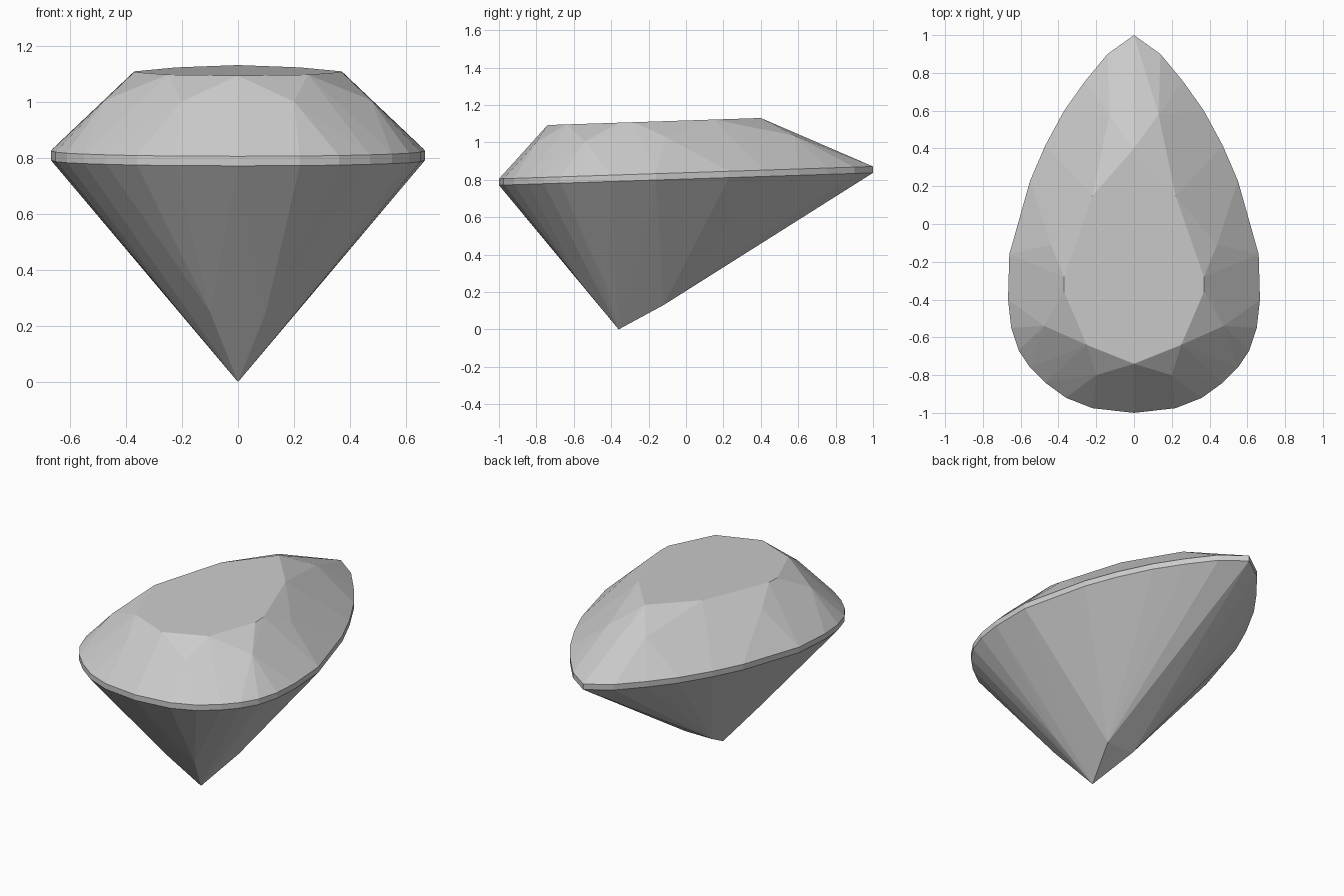
import bpy, bmesh, math

if "Cube" in bpy.data.objects:
    bpy.data.objects.remove(bpy.data.objects["Cube"])

# Pear outline of the girdle, right half, tip to rounded end
outline = [(0, 1), (.14, .9), (.26, .755), (.37, .6), (.47, .415), (.55, .23),
           (.61, .02), (.66, -.16), (.667, -.40), (.65, -.55), (.61, -.67),
           (.55, -.76), (.47, -.84), (.36, -.92), (.22, -.975), (0, -1)]
# Flat table on top
table = [(0, .40), (.22, .15), (.37, -.28), (.37, -.36), (.25, -.64), (0, -.74)]
# Corners where the crown and pavilion facets meet
crown = [(.13, .58, 1.035), (.44, -.11, 1.03), (.475, -.54, 1.005), (.20, -.80, 1.0)]
pavilion = [(.09, -.12, .13), (.21, -.26, .255), (.20, -.43, .24), (.10, -.565, .25)]
culet = [(0, -.36, 0)]


def tilted(points, height):
    """Place a flat outline on the slightly tilted plane of the stone."""
    return [(x, y, height + .033 * y) for x, y in points]


half = (tilted(table, 1.117) + crown + tilted(outline, .838)
        + tilted(outline, .804) + pavilion + culet)

# The cut stone is the convex solid around its mirrored facet corners
bm = bmesh.new()
for x, y, z in half:
    for sx in ((1, -1) if x else (1,)):
        bm.verts.new((sx * x, y, z))
hull = bmesh.ops.convex_hull(bm, input=bm.verts[:])
loose = {v for v in hull["geom_interior"] + hull["geom_unused"]
         if isinstance(v, bmesh.types.BMVert)}
bmesh.ops.delete(bm, geom=list(loose), context='VERTS')

# Merge triangles into flat facets
bmesh.ops.dissolve_limit(bm, angle_limit=math.radians(1.5),
                         verts=bm.verts[:], edges=bm.edges[:])
bmesh.ops.recalc_face_normals(bm, faces=bm.faces[:])

mesh = bpy.data.meshes.new("pear_cut_gem")
bm.to_mesh(mesh)
bm.free()
gem = bpy.data.objects.new("pear_cut_gem", mesh)
bpy.context.collection.objects.link(gem)
